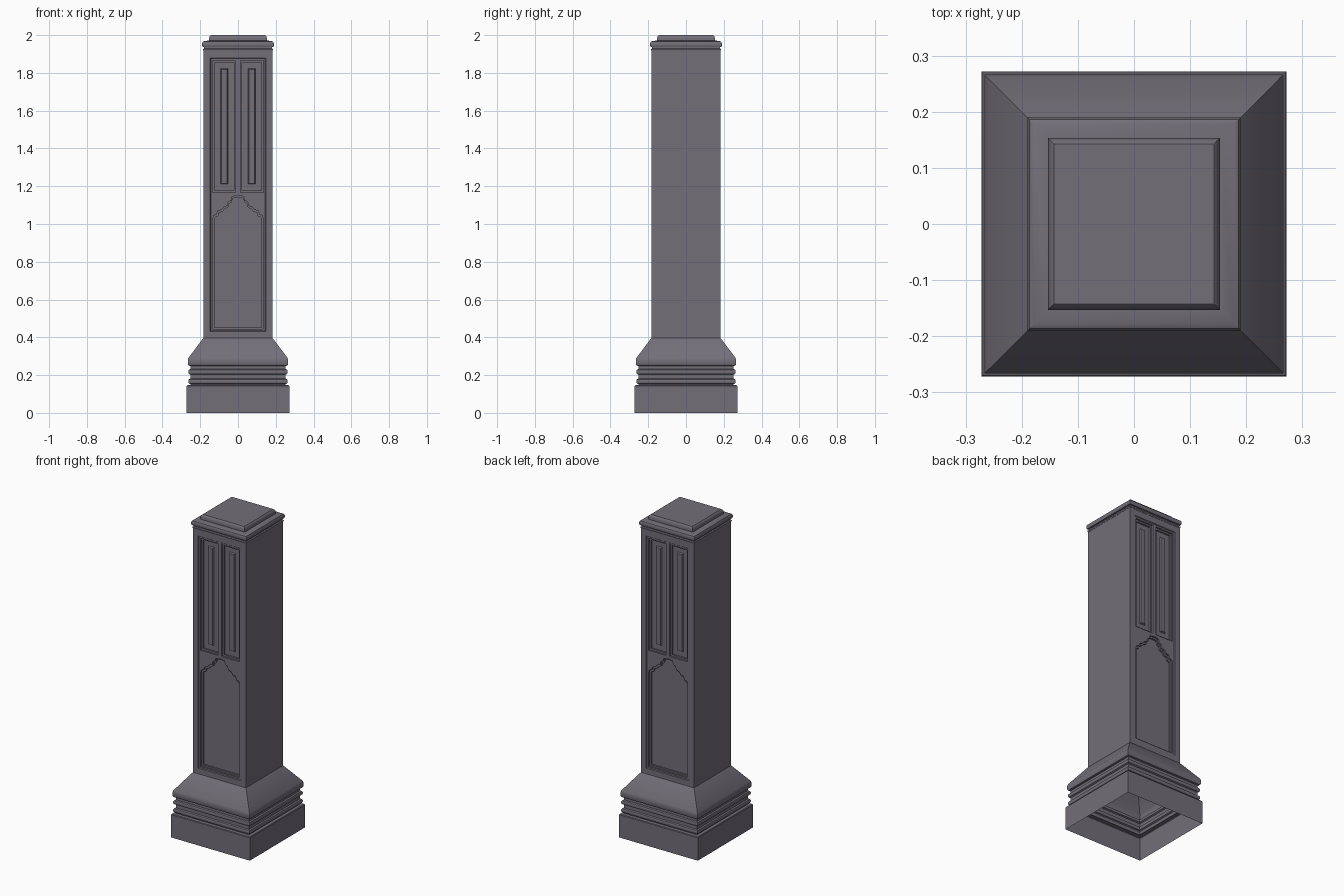
import bpy
import bmesh

old = bpy.data.objects.get("Cube")
if old:
    bpy.data.objects.remove(old)

stone = bpy.data.materials.new("grey_violet_stone")
stone.use_nodes = True
colour = (0.17, 0.158, 0.19, 1)
stone.diffuse_color = colour
stone.node_tree.nodes["Principled BSDF"].inputs["Base Color"].default_value = colour


def finish(name, bm):
    bmesh.ops.recalc_face_normals(bm, faces=bm.faces)
    mesh = bpy.data.meshes.new(name)
    bm.to_mesh(mesh)
    bm.free()
    mesh.materials.append(stone)
    obj = bpy.data.objects.new(name, mesh)
    bpy.context.collection.objects.link(obj)
    return obj


def square_loft(name, profile, bottom=True):
    """Stack square rings of (half width, height)."""
    bm = bmesh.new()
    rings = [[bm.verts.new((sx * r, sy * r, z))
              for sx, sy in ((-1, -1), (1, -1), (1, 1), (-1, 1))] for r, z in profile]
    for a, b in zip(rings, rings[1:]):
        for i in range(4):
            j = (i + 1) % 4
            bm.faces.new((a[i], a[j], b[j], b[i]))
    bm.faces.new(rings[-1])
    if bottom:
        bm.faces.new(rings[0])
    return finish(name, bm)


def prisms(name, outlines, y_out, y_in, slope=0.0):
    """Prisms on the front and back; slope narrows the outer end."""
    bm = bmesh.new()
    for outline in outlines:
        cx = (min(p[0] for p in outline) + max(p[0] for p in outline)) / 2
        cz = (min(p[1] for p in outline) + max(p[1] for p in outline)) / 2
        for side in (-1, 1):
            def ring(y, inset):
                return [bm.verts.new((x - inset * ((x > cx) - (x < cx)), side * y,
                                      z - inset * ((z > cz) - (z < cz)))) for x, z in outline]
            a, b = ring(y_in, 0), ring(y_out, slope)
            bm.faces.new(a)
            bm.faces.new(b)
            n = len(a)
            for i in range(n):
                j = (i + 1) % n
                bm.faces.new((a[i], a[j], b[j], b[i]))
    return finish(name, bm)


def rect(x0, x1, z0, z1):
    return [(x0, z0), (x1, z0), (x1, z1), (x0, z1)]


def arch(half, base, drop):
    """Cusped arch outline, mirrored about the middle."""
    steps = [(1, 1.03), (.97, 1.045), (.85, 1.05), (.8, 1.07), (.66, 1.075), (.56, 1.09),
             (.42, 1.097), (.38, 1.118), (.27, 1.125), (.23, 1.145), (.1, 1.15)]
    right = [(half, base)] + [(half * x, z - drop) for x, z in steps]
    return right + [(-x, z) for x, z in reversed(right)]


# Moulded open base
band = [(.252, 0), (.26, .004), (.263, .011), (.263, .019), (.26, .026), (.252, .03)]
profile = [(.272, 0), (.272, .142), (.269, .146), (.252, .148)]
for z in (.152, .202):
    profile += [(r, z + dz) for r, dz in band]
profile += [(.252, .248), (.262, .251), (.266, .258), (.266, .28), (.262, .292),
            (.188, .39), (.183, .396)]
square_loft("moulded_base", profile, bottom=False)

# Shaft with recessed panels
shaft = square_loft("shaft", [(.183, .394), (.183, 1.922)])
panels = [rect(.012, .134, 1.168, 1.866), rect(-.134, -.012, 1.168, 1.866)]
inner_panels = [rect(.022, .124, 1.178, 1.856), rect(-.124, -.022, 1.178, 1.856)]
cutters = [
    prisms("frame_cutter", [rect(-.144, .144, .435, 1.876)], .22, .178, -.03),
    prisms("panel_cutter", panels + [arch(.133, .444, 0)], .22, .168),
    prisms("inner_cutter", inner_panels + [arch(.124, .453, .01)], .22, .158),
]
for cutter in cutters:
    cut = shaft.modifiers.new(cutter.name, "BOOLEAN")
    cut.operation = "DIFFERENCE"
    cut.solver = "EXACT"
    cut.object = cutter
    cutter.hide_render = True
    cutter.hide_viewport = True
    cutter.display_type = "WIRE"

# Slim raised strips inside the upper panels
prisms("panel_strips", [rect(.053, .093, 1.21, 1.824), rect(-.093, -.053, 1.21, 1.824)],
       .167, .157, .005)

# Stepped cap
cap = square_loft("cap", [(.178, 1.915), (.184, 1.918), (.186, 1.926), (.18, 1.93),
                          (.18, 1.936), (.187, 1.938), (.19, 1.945), (.19, 1.957),
                          (.186, 1.965), (.178, 1.969), (.153, 1.971), (.153, 1.985),
                          (.15, 1.994), (.143, 2)])

for obj in bpy.context.selected_objects:
    obj.select_set(False)
for name in ("moulded_base", "cap"):
    obj = bpy.data.objects[name]
    obj.select_set(True)
    bpy.context.view_layer.objects.active = obj
bpy.ops.object.shade_smooth_by_angle(angle=0.6)
